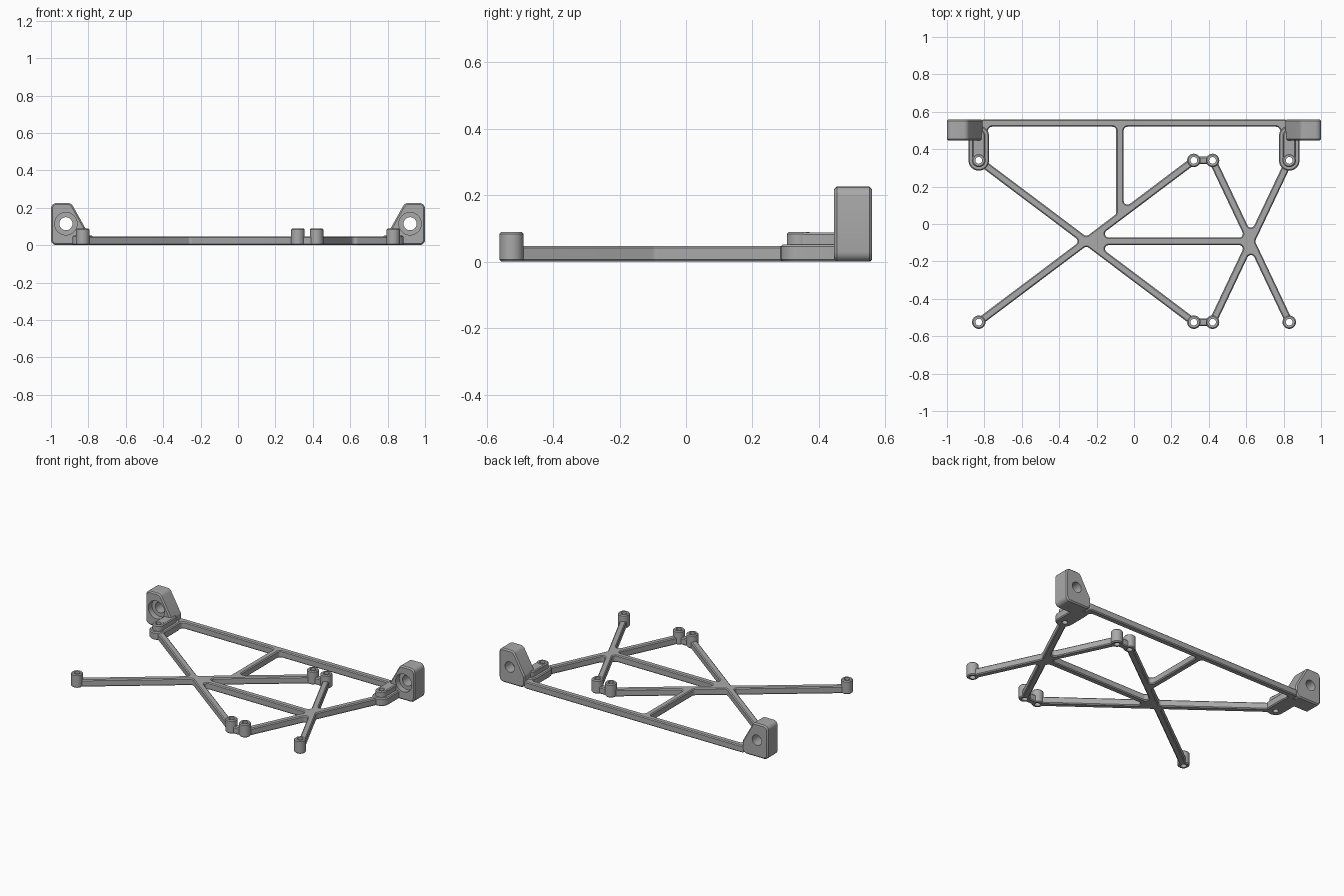
import bpy, bmesh, math
from mathutils import Vector, Matrix

cube = bpy.data.objects.get("Cube")
if cube:
    bpy.data.objects.remove(cube, do_unlink=True)

grey = bpy.data.materials.new("plain_grey")
grey.use_nodes = True
COLOUR = (0.4, 0.4, 0.4, 1)
grey.diffuse_color = COLOUR
grey.node_tree.nodes["Principled BSDF"].inputs["Base Color"].default_value = COLOUR

HALF = 0.02      # half the strut width
CHAMFER = 0.006


def offset_loop(points, d):
    """Shift a counter-clockwise centreline loop sideways; positive goes inward."""
    pts = [Vector(p) for p in points]
    out = []
    for i, p in enumerate(pts):
        a = (p - pts[i - 1]).normalized()
        b = (pts[(i + 1) % len(pts)] - p).normalized()
        na, nb = Vector((-a.y, a.x)), Vector((-b.y, b.x))
        if a.dot(b) < -0.999:            # dead end: square cap
            out += [p + na * d + a * 0.028, p + nb * d + a * 0.028]
        else:
            out.append(p + (na + nb) * d / (1 + na.dot(nb)))
    return out


def round_loop(points, radius, steps=5):
    """Replace each corner by an arc."""
    pts = [Vector(p) for p in points]
    out = []
    for i, p in enumerate(pts):
        u, v = pts[i - 1] - p, pts[(i + 1) % len(pts)] - p
        limit = 0.45 * min(u.length, v.length)
        u.normalize()
        v.normalize()
        half = u.angle(v) / 2
        if half > 1.5:
            out.append(p)
            continue
        t = min(radius / math.tan(half), limit)
        r = t * math.tan(half)
        centre = p + (u + v).normalized() * (r / math.sin(half))
        s, e = p + u * t - centre, p + v * t - centre
        sweep = s.angle_signed(e)
        for k in range(steps + 1):
            out.append(centre + Matrix.Rotation(-sweep * k / steps, 2) @ s)
    return out


def stadium(x, y0, y1, r, n=16):
    """Round-ended outline; a circle when y0 equals y1."""
    arc = [Vector((math.cos(math.pi * k / n), math.sin(math.pi * k / n))) * r for k in range(n + 1)]
    top = [Vector((x, y1)) + a for a in arc]
    low = [Vector((x, y0)) - a for a in arc]
    return top + low if y1 > y0 else top[:-1] + low[:-1]


def cutter(name, cylinders):
    """Helper solid made of (radius, length, matrix) cylinders."""
    bm = bmesh.new()
    for r, length, m in cylinders:
        bmesh.ops.create_cone(bm, cap_ends=True, segments=32, radius1=r, radius2=r,
                              depth=length, matrix=m)
    mesh = bpy.data.meshes.new(name)
    bm.to_mesh(mesh)
    bm.free()
    ob = bpy.data.objects.new(name, mesh)
    ob.hide_render = True
    bpy.context.collection.objects.link(ob)
    return ob


def slab(name, loops, height, matrix, cutters=(), chamfer=CHAMFER):
    """Chamfered plate from an outline and its windows, with holes cut out."""
    cu = bpy.data.curves.new(name, "CURVE")
    cu.dimensions, cu.fill_mode = "2D", "BOTH"
    cu.extrude, cu.bevel_depth = height / 2 - chamfer, chamfer
    cu.offset, cu.bevel_resolution = -chamfer, 0
    for loop in loops:
        sp = cu.splines.new("POLY")
        sp.points.add(len(loop) - 1)
        for pt, co in zip(sp.points, loop):
            pt.co = (co[0], co[1], 0, 1)
        sp.use_cyclic_u = True
    tmp = bpy.data.objects.new("outline", cu)
    bpy.context.collection.objects.link(tmp)
    mesh = bpy.data.meshes.new_from_object(tmp.evaluated_get(bpy.context.evaluated_depsgraph_get()))
    bpy.data.objects.remove(tmp, do_unlink=True)
    mesh.transform(matrix)
    bm = bmesh.new()
    bm.from_mesh(mesh)
    bmesh.ops.remove_doubles(bm, verts=bm.verts, dist=1e-5)
    bmesh.ops.recalc_face_normals(bm, faces=bm.faces)
    bm.to_mesh(mesh)
    bm.free()
    ob = bpy.data.objects.new(name, mesh)
    bpy.context.collection.objects.link(ob)
    for c in cutters:
        mod = ob.modifiers.new("hole", "BOOLEAN")
        mod.operation, mod.object, mod.solver = "DIFFERENCE", c, "EXACT"
    cut = bpy.data.meshes.new_from_object(ob.evaluated_get(bpy.context.evaluated_depsgraph_get()))
    ob.modifiers.clear()
    ob.data = cut
    cut.materials.clear()
    cut.materials.append(grey)
    bpy.ops.object.select_all(action="DESELECT")
    ob.select_set(True)
    bpy.context.view_layer.objects.active = ob
    bpy.ops.object.shade_smooth_by_angle(angle=math.radians(30))
    return ob


def lift(h):
    return Matrix.Translation((0, 0, h / 2))


# Strut network nodes
FRONT, BACK, RIM = -0.525, 0.34, 0.54
A, F = (-0.83, BACK), (0.83, BACK)
B, E = (-0.83, FRONT), (0.83, FRONT)
C, D = (0.32, FRONT), (0.42, FRONT)
H, G = (0.32, BACK), (0.42, BACK)
L, R = (-0.255, -0.0925), (0.625, -0.0925)
V, W = (-0.075, RIM), (-0.075, 0.043)
TL, TR = (-0.80, RIM), (0.80, RIM)
JL, JR = (-0.80, 0.37), (0.80, 0.37)

posts = [A, B, C, D, E, F, G, H]
pins = cutter("post_hole_cutter",
              [(0.018, 0.4, Matrix.Translation((x, y, 0))) for x, y in posts])

# Strut frame with its four windows
outer = [A, L, B, L, C, D, R, E, R, F, JR, TR, TL, JL]
windows = [[A, L, W, V, TL, JL], [W, H, G, R, F, JR, TR, V], [L, R, G, H, W], [L, C, D, R]]
loops = [round_loop(offset_loop(outer, -HALF), 0.02)]
loops += [round_loop(offset_loop(w, HALF), 0.02) for w in windows]
slab("strut_frame", loops, 0.047, lift(0.047), [pins])

# Screw posts
for i, (x, y) in enumerate(posts):
    slab(f"screw_post_{i + 1}", [stadium(x, y, y, 0.036)], 0.09, lift(0.09), [pins])

# Corner mounts: base pad, raised ridge and bored ear
upright = Matrix.Translation((0, 0.503, 0)) @ Matrix.Rotation(math.pi / 2, 4, "X")
for side, s in (("left", 1), ("right", -1)):
    x = 0.83 * s
    slab(f"{side}_base_pad", [stadium(x, BACK, 0.47, 0.055)], 0.052, lift(0.052), [pins])
    slab(f"{side}_ridge", [stadium(x, BACK, 0.47, 0.034)], 0.088, lift(0.088), [pins])
    turn = Matrix.Rotation(math.pi / 2, 4, "X")
    bore = cutter(f"{side}_bore_cutter",
                  [(0.035, 0.4, Matrix.Translation((0.92 * s, 0.5, 0.115)) @ turn)])
    recess = cutter(f"{side}_recess_cutter",
                    [(0.06, 0.1, Matrix.Translation((0.92 * s, 0.435, 0.115)) @ turn)])
    ear = [(0.81, 0), (1, 0), (1, 0.226), (0.892, 0.226), (0.81, 0.08)]
    ear = [(px * s, pz) for px, pz in ear][::s]
    slab(f"{side}_mount_ear", [round_loop(ear, 0.03)], 0.114, upright, [bore, recess], 0.008)
    for c in (bore, recess):
        bpy.data.objects.remove(c, do_unlink=True)
bpy.data.objects.remove(pins, do_unlink=True)
